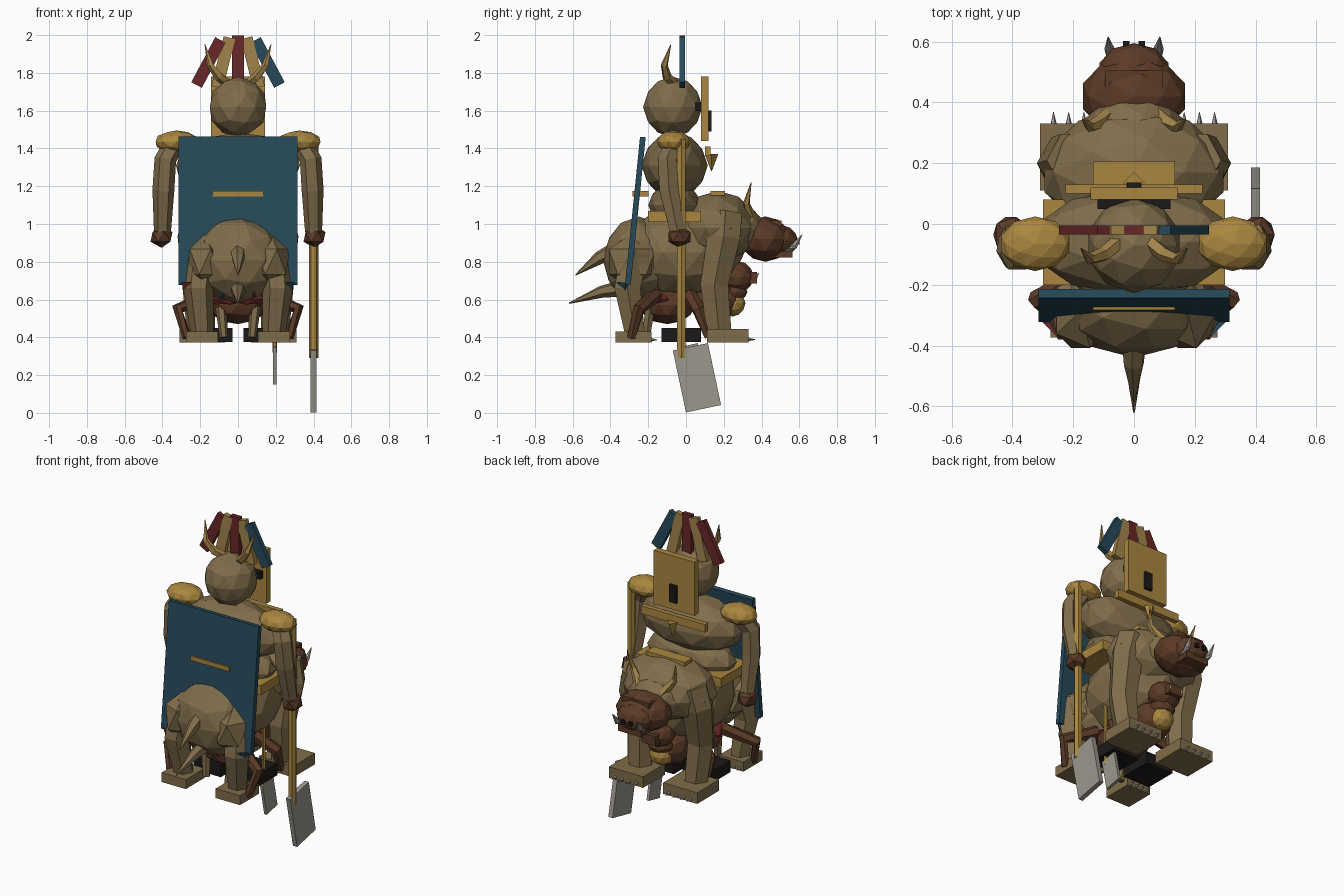
import bpy, bmesh, math
from mathutils import Vector, Matrix

COL = dict(skin=(0.215, 0.152, 0.07), gold=(0.40, 0.24, 0.05), brown=(0.105, 0.043, 0.02),
           blue=(0.02, 0.068, 0.10), red=(0.14, 0.02, 0.02), steel=(0.33, 0.31, 0.27),
           black=(0.012, 0.01, 0.009), horn=(0.36, 0.23, 0.07))
MATS = {}
for k, c in COL.items():
    MATS[k] = bpy.data.materials.new(k)
    MATS[k].diffuse_color = (*c, 1)


def finish(name, bm, col):
    bmesh.ops.recalc_face_normals(bm, faces=bm.faces)
    me = bpy.data.meshes.new(name)
    bm.to_mesh(me)
    bm.free()
    me.materials.append(MATS[col])
    ob = bpy.data.objects.new(name, me)
    bpy.context.collection.objects.link(ob)
    return ob


def ball(name, c, r, col, sub=2):
    bm = bmesh.new()
    bmesh.ops.create_icosphere(bm, subdivisions=sub, radius=1,
                               matrix=Matrix.Translation(c) @ Matrix.Diagonal((*r, 1)))
    return finish(name, bm, col)


def box(name, c, s, col, rx=0, ry=0):
    bm = bmesh.new()
    m = Matrix.Translation(c) @ Matrix.Rotation(math.radians(rx), 4, 'X') @ \
        Matrix.Rotation(math.radians(ry), 4, 'Y') @ Matrix.Diagonal((*s, 1))
    bmesh.ops.create_cube(bm, size=1, matrix=m)
    return finish(name, bm, col)


def tube(name, pts, radii, col, n=6):
    """Faceted tapered limb, horn or spike through the given points."""
    bm = bmesh.new()
    pts = [Vector(p) for p in pts]
    rings = []
    for i, p in enumerate(pts):
        d = (pts[min(i + 1, len(pts) - 1)] - pts[max(i - 1, 0)]).normalized()
        side = d.cross(Vector((0, 1, 0) if abs(d.y) < 0.8 else (1, 0, 0.2))).normalized()
        up = d.cross(side)
        rings.append([bm.verts.new(p + radii[i] * (side * math.cos(a) + up * math.sin(a)))
                      for a in (2 * math.pi * k / n for k in range(n))])
    for a, b in zip(rings, rings[1:]):
        for k in range(n):
            bm.faces.new((a[k], a[(k + 1) % n], b[(k + 1) % n], b[k]))
    bm.faces.new(rings[0])
    bm.faces.new(rings[-1])
    return finish(name, bm, col)


# Rider torso, head, belt
ball("rider_torso", (0, -0.06, 1.31), (0.345, 0.175, 0.175), "skin")
ball("rider_hips", (0, -0.06, 1.10), (0.30, 0.14, 0.12), "skin")
ball("rider_head", (0, -0.07, 1.62), (0.157, 0.157, 0.16), "skin")
box("belt", (0, -0.06, 1.04), (0.60, 0.28, 0.06), "gold")
box("saddle_front", (0, 0.168, 1.163), (0.27, 0.075, 0.025), "gold")
box("cape_bar", (0, -0.24, 1.16), (0.27, 0.085, 0.028), "gold")

# Mask and collar
box("mask", (0, 0.10, 1.61), (0.285, 0.04, 0.34), "gold")
box("mask_slot", (0, 0.127, 1.545), (0.05, 0.018, 0.11), "black")
box("eye_bar", (0, 0.065, 1.62), (0.24, 0.03, 0.045), "black")
box("collar", (0, 0.115, 1.385), (0.45, 0.03, 0.05), "gold")
tube("pendant", [(0, 0.135, 1.37), (0, 0.135, 1.28)], [0.036, 0.002], "gold", 4)

# Plume of five fanned strips
for i, c in enumerate(("red", "horn", "red", "horn", "blue")):
    box(f"plume_{i}", ((i - 2) * 0.078, -0.02, 1.855),
        (0.063, 0.03, 0.285 if i == 2 else 0.27), c, ry=-(i - 2) * 14)

# Cape with pointed fringe
box("cape", (0, -0.268, 1.07), (0.63, 0.03, 0.785), "blue", rx=-5.8)
for i, c in enumerate(("red", "blue", "red", "blue")):
    x = -0.255 + i * 0.17
    tube(f"fringe_{i}", [(x, -0.32, 0.69), (x, -0.325, 0.61)], [0.05, 0.003], c, 4)

# Beast body
ball("beast_body", (0, -0.02, 0.85), (0.26, 0.33, 0.24), "skin")
ball("beast_shoulders", (0, 0.17, 0.98), (0.31, 0.21, 0.195), "skin")
ball("beast_rump", (0, -0.25, 0.81), (0.24, 0.19, 0.23), "skin")
ball("beast_neck", (0, 0.30, 0.97), (0.18, 0.12, 0.12), "skin")

# Beast head with snout
ball("beast_head", (0, 0.42, 0.92), (0.177, 0.135, 0.12), "brown")
ball("beast_snout", (0, 0.50, 0.91), (0.12, 0.095, 0.085), "brown")
box("beast_brow", (0, 0.475, 1.0), (0.19, 0.06, 0.035), "brown")
box("beast_jaw", (0, 0.515, 0.845), (0.16, 0.10, 0.045), "brown")

# Tail spikes
tube("tail_upper", [(0, -0.36, 0.87), (0, -0.46, 0.82), (0, -0.585, 0.73)], [0.045, 0.035, 0.003], "skin")
tube("tail_lower", [(0, -0.34, 0.66), (0, -0.45, 0.64), (0, -0.62, 0.58)], [0.045, 0.032, 0.003], "skin")

# Small creature crouching under the beast
ball("small_body", (0, -0.10, 0.57), (0.16, 0.15, 0.10), "brown")
ball("small_chest", (0, 0.15, 0.60), (0.12, 0.14, 0.12), "brown")
ball("small_head", (0, 0.27, 0.72), (0.10, 0.09, 0.085), "brown")
box("small_snout", (0, 0.335, 0.715), (0.10, 0.08, 0.06), "brown")
ball("small_belly", (0, 0.245, 0.58), (0.075, 0.07, 0.07), "gold")
ball("small_throat", (0, 0.25, 0.64), (0.08, 0.075, 0.05), "brown")
ball("small_sash", (0, -0.14, 0.60), (0.165, 0.12, 0.05), "red")

# Paired parts
for s, side in ((-1, "left"), (1, "right")):
    def M(*pts):
        return [(s * x, y, z) for x, y, z in pts]

    # Rider arm
    tube(f"arm_{side}", M((0.34, -0.06, 1.42), (0.385, -0.10, 1.34), (0.395, -0.09, 1.18), (0.40, -0.045, 0.96)),
         [0.055, 0.058, 0.058, 0.045], "skin")
    ball(f"hand_{side}", (s * 0.405, -0.035, 0.932), (0.065, 0.068, 0.058), "brown", 1)
    ball(f"shoulder_pad_{side}", (s * 0.325, -0.065, 1.435), (0.117, 0.09, 0.06), "gold")
    # Horns of rider and beast
    tube(f"rider_horn_{side}", M((0.05, -0.06, 1.74), (0.10, -0.10, 1.78), (0.145, -0.115, 1.84), (0.175, -0.08, 1.95)),
         [0.026, 0.025, 0.019, 0.002], "horn", 5)
    tube(f"beast_horn_{side}", M((0.07, 0.37, 1.0), (0.11, 0.335, 1.06), (0.145, 0.32, 1.11), (0.17, 0.345, 1.22)),
         [0.026, 0.026, 0.018, 0.002], "horn", 5)
    # Face details
    tube(f"tusk_{side}", M((0.07, 0.53, 0.86), (0.08, 0.575, 0.885), (0.085, 0.615, 0.945)),
         [0.02, 0.018, 0.002], "steel")
    box(f"nostril_{side}", (s * 0.025, 0.592, 0.905), (0.022, 0.02, 0.025), "black")
    tube(f"small_tusk_{side}", M((0.04, 0.36, 0.70), (0.045, 0.385, 0.74)), [0.012, 0.002], "steel", 5)
    # Fore leg
    tube(f"fore_leg_{side}", M((0.19, 0.21, 1.05), (0.22, 0.20, 0.93), (0.21, 0.15, 0.68), (0.195, 0.175, 0.43)),
         [0.10, 0.10, 0.085, 0.075], "skin")
    box(f"fore_foot_{side}", (s * 0.19, 0.22, 0.408), (0.24, 0.22, 0.07), "skin")
    # Hind leg
    ball(f"thigh_{side}", (s * 0.175, -0.285, 0.80), (0.11, 0.145, 0.15), "skin", 1)
    tube(f"hind_leg_{side}", M((0.19, -0.27, 0.85), (0.21, -0.31, 0.66), (0.19, -0.27, 0.42)),
         [0.085, 0.08, 0.06], "skin")
    box(f"hind_foot_{side}", (s * 0.19, -0.278, 0.402), (0.17, 0.19, 0.06), "skin")
    for k in range(4):
        x = s * (0.115 + 0.05 * k)
        tube(f"fore_claw_{side}_{k}", [(x, 0.32, 0.39), (x, 0.368, 0.388)], [0.013, 0.001], "steel", 5)
        x = s * (0.13 + 0.04 * k)
        tube(f"hind_claw_{side}_{k}", [(x, -0.19, 0.388), (x, -0.152, 0.386)], [0.012, 0.001], "steel", 5)
    # Dark boots
    box(f"boot_{side}", (s * 0.125, -0.025, 0.412), (0.19, 0.21, 0.075), "black")
    # Thin bent legs of the small creature
    tube(f"small_leg_back_{side}", M((0.14, -0.16, 0.62), (0.32, -0.25, 0.55), (0.27, -0.29, 0.40)),
         [0.04, 0.033, 0.024], "brown")
    tube(f"small_leg_front_{side}", M((0.10, 0.02, 0.62), (0.22, 0.07, 0.54), (0.22, 0.12, 0.40)),
         [0.04, 0.035, 0.024], "brown")
    tube(f"small_shin_{side}", M((0.09, -0.19, 0.56), (0.075, -0.21, 0.40)), [0.03, 0.022], "skin")

# Pole weapons
tube("pole", [(0.40, -0.025, 1.45), (0.40, -0.025, 0.29)], [0.025, 0.025], "gold")
box("blade", (0.40, 0.058, 0.186), (0.03, 0.19, 0.335), "steel", rx=12)
tube("small_pole", [(0.195, -0.02, 0.8), (0.195, -0.02, 0.32)], [0.012, 0.012], "gold")
box("small_blade", (0.195, 0.03, 0.26), (0.018, 0.11, 0.20), "steel", rx=12)
